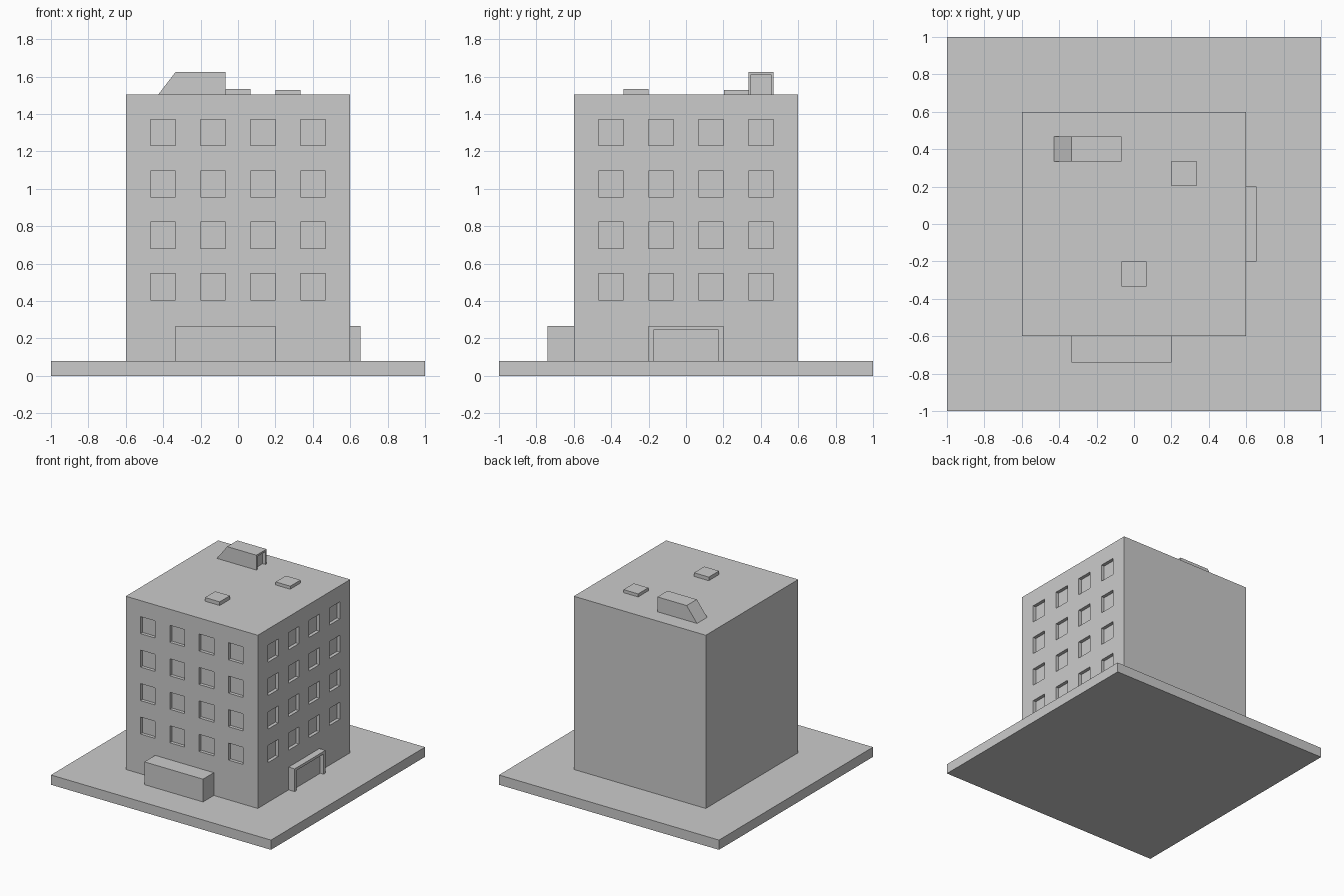
import bpy, bmesh

if "Cube" in bpy.data.objects:
    bpy.data.objects.remove(bpy.data.objects["Cube"])


def mesh_object(name, bm):
    bmesh.ops.recalc_face_normals(bm, faces=bm.faces)
    mesh = bpy.data.meshes.new(name)
    bm.to_mesh(mesh)
    bm.free()
    obj = bpy.data.objects.new(name, mesh)
    bpy.context.collection.objects.link(obj)
    return obj


def add_box(bm, lo, hi):
    verts = bmesh.ops.create_cube(bm, size=1)["verts"]
    for v in verts:
        for i in range(3):
            v.co[i] = lo[i] if v.co[i] < 0 else hi[i]


def boxes(name, *bounds):
    bm = bmesh.new()
    for lo, hi in bounds:
        add_box(bm, lo, hi)
    return mesh_object(name, bm)


def carve(target, cutter):
    cutter.hide_render = True
    mod = target.modifiers.new("recess", 'BOOLEAN')
    mod.operation = 'DIFFERENCE'
    mod.solver = 'EXACT'
    mod.object = cutter
    bpy.context.view_layer.objects.active = target
    bpy.ops.object.modifier_apply(modifier=mod.name)
    bpy.data.objects.remove(cutter)


GROUND, WALL, ROOF = 0.08, 0.6, 1.503
DEPTH = 0.027

# Ground slab and main block
boxes("ground_slab", ((-1, -1, 0), (1, 1, GROUND)))
building = boxes("building", ((-WALL, -WALL, GROUND), (WALL, WALL, ROOF)))

# Recessed windows on the front and right walls only
cuts = []
for row in range(4):
    z0 = 0.406 + row * 0.275
    z1 = z0 + 0.14
    for col in range(4):
        a = -0.467 + col * 0.267
        b = a + 0.133
        cuts.append(((a, -WALL - 0.1, z0), (b, -WALL + DEPTH, z1)))
        cuts.append(((WALL - DEPTH, a, z0), (WALL + 0.1, b, z1)))
carve(building, boxes("window_cutter", *cuts))

# Front entrance block
boxes("front_entrance", ((-0.333, -0.74, GROUND), (0.2, -WALL, 0.267)))

# Side doorway with a framed recess, open at the bottom
doorway = boxes("side_doorway", ((WALL, -0.2, GROUND), (0.655, 0.2, 0.267)))
carve(doorway, boxes("door_cutter",
                     ((0.625, -0.175, 0), (0.75, 0.175, 0.245))))

# Roof access housing: sloped profile extruded along y
bm = bmesh.new()
profile = [(-0.427, ROOF), (-0.067, ROOF), (-0.067, 1.625), (-0.333, 1.625)]
face = bm.faces.new([bm.verts.new((x, 0.335, z)) for x, z in profile])
ext = bmesh.ops.extrude_face_region(bm, geom=[face])["geom"]
bmesh.ops.translate(bm, vec=(0, 0.132, 0),
                    verts=[g for g in ext if isinstance(g, bmesh.types.BMVert)])
housing = mesh_object("roof_access", bm)
carve(housing, boxes("roof_door_cutter",
                     ((-0.094, 0.347, 1.45), (0.0, 0.455, 1.61))))

# Low roof hatches
boxes("roof_hatch_front", ((-0.067, -0.333, ROOF), (0.067, -0.2, 1.533)))
boxes("roof_hatch_back", ((0.2, 0.203, ROOF), (0.333, 0.336, 1.528)))
